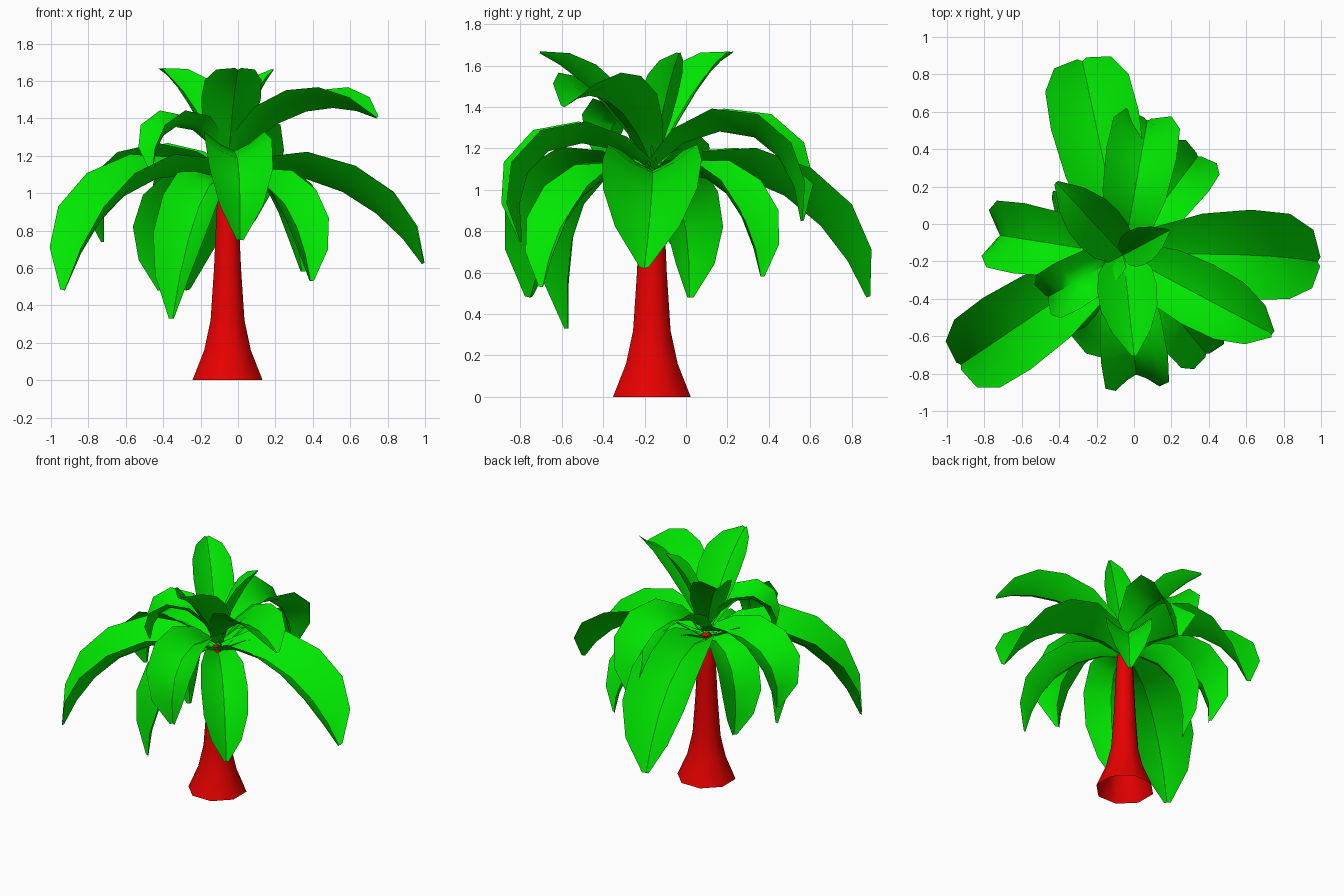
import bpy, math

cube = bpy.data.objects.get("Cube")
if cube:
    bpy.data.objects.remove(cube, do_unlink=True)

CX, CY = -0.056, -0.165


def material(name, color):
    m = bpy.data.materials.new(name)
    m.diffuse_color = color
    m.use_nodes = True
    m.node_tree.nodes["Principled BSDF"].inputs["Base Color"].default_value = color
    return m


GREEN = material("leaf green", (0, 0.8, 0, 1))
RED = material("trunk red", (0.8, 0, 0, 1))


def add_grid(name, rows, mat, closed=False):
    """Skin a list of equally long point rows into one smooth sheet."""
    n = len(rows[0])
    spans = n if closed else n - 1
    faces = [(i * n + j, i * n + (j + 1) % n, (i + 1) * n + (j + 1) % n, (i + 1) * n + j)
             for i in range(len(rows) - 1) for j in range(spans)]
    mesh = bpy.data.meshes.new(name)
    mesh.from_pydata([p for row in rows for p in row], [], faces)
    mesh.materials.append(mat)
    obj = bpy.data.objects.new(name, mesh)
    bpy.context.collection.objects.link(obj)
    obj.location = (CX, CY, 0)
    bpy.ops.object.select_all(action="DESELECT")
    obj.select_set(True)
    bpy.context.view_layer.objects.active = obj
    bpy.ops.object.shade_smooth_by_angle(angle=math.radians(50))


def bezier(a, b, c, d, t):
    s = 1 - t
    return s**3 * a + 3 * s * s * t * b + 3 * s * t * t * c + t**3 * d


# Leaf outline: (position along the rib, share of full half width)
OUTLINE = [(0, 0.2), (0.18, 0.62), (0.36, 0.9), (0.55, 1), (0.72, 0.95), (0.87, 0.65), (1, 0.1)]


def frond(name, azimuth, half_width, rib, sweep=0):
    """Cupped leaf whose rib is a Bezier in the (radius, height) plane; sweep turns the tip."""
    rs, zs = zip(*rib)
    rows = []
    for t, w in OUTLINE:
        a = math.radians(azimuth + sweep * t * t)
        ca, sa = math.cos(a), math.sin(a)
        r, z = bezier(*rs, t), bezier(*zs, t)
        t0, t1 = max(t - 0.02, 0), min(t + 0.02, 1)
        dr, dz = bezier(*rs, t1) - bezier(*rs, t0), bezier(*zs, t1) - bezier(*zs, t0)
        length = math.hypot(dr, dz)
        row = []
        for s in (-1, -0.5, 0, 0.5, 1):
            side = s * w * half_width
            lift = 0.65 * w * half_width * abs(s) ** 1.4
            rr, zz = r - lift * dz / length, z + lift * dr / length
            row.append((rr * ca - side * sa, rr * sa + side * ca, zz))
        rows.append(row)
    add_grid(name, rows, GREEN)


# Flared eight-sided trunk, open at the bottom, pointed at the top
PROFILE = [(0.203, 0), (0.135, 0.16), (0.098, 0.32), (0.078, 0.6), (0.066, 0.85), (0.055, 1.05), (0.005, 1.1)]
ring = [math.tau * (k + 0.5) / 8 for k in range(8)]
add_grid("trunk", [[(r * math.cos(a), r * math.sin(a), z) for a in ring] for r, z in PROFILE],
         RED, closed=True)

# Long drooping outer fronds
LOW = (-0.02, 1.04)
frond("left_frond", 1, 0.24, [LOW, (0.35, 1.21), (0.8, 0.99), (1.04, 0.62)], -3)
frond("right_front_frond", 214, 0.23, [LOW, (0.45, 1.22), (0.85, 0.98), (1.05, 0.48)])
frond("back_frond", 102, 0.24, [LOW, (0.4, 1.2), (0.85, 0.97), (1.06, 0.48)])

# Steep lower fronds
frond("low_front_right_frond", 250, 0.17, [LOW, (0.25, 1.18), (0.48, 0.95), (0.5, 0.33)], -16)
frond("low_back_right_frond", 157, 0.16, [LOW, (0.25, 1.15), (0.46, 0.92), (0.4, 0.48)], -4)
frond("low_front_left_frond", -50, 0.16, [LOW, (0.35, 1.15), (0.6, 0.92), (0.69, 0.53)])
frond("low_back_left_frond", 53, 0.16, [LOW, (0.35, 1.17), (0.6, 0.95), (0.66, 0.58)])

# Arching middle fronds
MID = (-0.02, 1.09)
frond("mid_front_frond", -84, 0.18, [MID, (0.3, 1.33), (0.73, 1.27), (0.63, 0.75)])
frond("mid_back_frond", 80, 0.19, [MID, (0.3, 1.42), (0.69, 1.32), (0.73, 0.85)])
frond("mid_right_frond", 171, 0.19, [MID, (0.3, 1.24), (0.73, 1.16), (0.67, 0.74)])
frond("short_right_frond", 209, 0.14, [MID, (0.2, 1.46), (0.43, 1.42), (0.46, 1.12)])

# Rising crown fronds
TOP = (-0.01, 1.11)
frond("high_left_frond", -28, 0.18, [TOP, (0.25, 1.43), (0.6, 1.53), (0.9, 1.4)])
frond("high_front_frond", -84, 0.16, [TOP, (0.15, 1.3), (0.28, 1.53), (0.545, 1.66)])
frond("high_back_right_frond", 133, 0.14, [TOP, (0.15, 1.3), (0.28, 1.56), (0.53, 1.66)])
frond("crown_spear", 28, 0.1, [TOP, (0.08, 1.3), (0.16, 1.52), (0.28, 1.66)])
